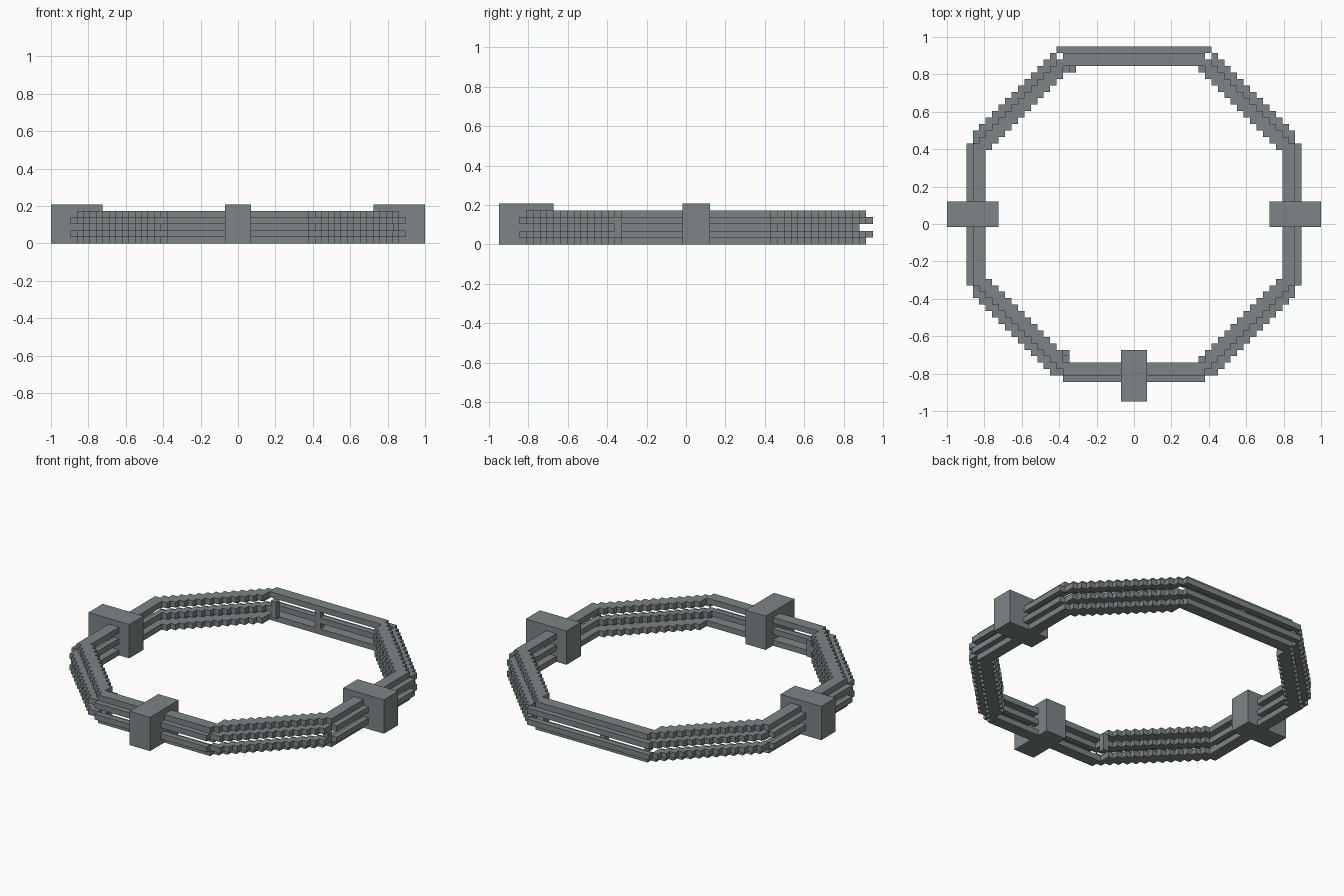
import bpy, bmesh
from mathutils import Vector

if "Cube" in bpy.data.objects:
    bpy.data.objects.remove(bpy.data.objects["Cube"])

U = 2 / 58            # size of one block
grey = bpy.data.materials.new("steel_grey")
grey.diffuse_color = (0.205, 0.234, 0.244, 1)
grey.use_nodes = True
grey.node_tree.nodes["Principled BSDF"].inputs["Base Color"].default_value = grey.diffuse_color


def block(cells, x0, x1, y0, y1, z0, z1):
    """Fill a box of grid cells."""
    cells.update((x, y, z) for x in range(x0, x1)
                 for y in range(y0, y1) for z in range(z0, z1))


def build(name, cells):
    """Skin a set of cells with its exposed faces only."""
    bm = bmesh.new()
    for c in cells:
        for axis in range(3):
            for side in (0, 1):
                n = list(c)
                n[axis] += 2 * side - 1
                if tuple(n) in cells:
                    continue
                ring = [(0, 0), (1, 0), (1, 1), (0, 1)]
                if not side:
                    ring.reverse()
                verts = []
                for a, b in ring:
                    p = list(c)
                    p[axis] += side
                    p[(axis + 1) % 3] += a
                    p[(axis + 2) % 3] += b
                    verts.append(bm.verts.new(Vector((p[0], p[1] - 27.5, p[2])) * U))
                bm.faces.new(verts)
    bmesh.ops.remove_doubles(bm, verts=bm.verts, dist=U * 0.01)
    bmesh.ops.dissolve_limit(bm, angle_limit=0.01, verts=bm.verts, edges=bm.edges)
    me = bpy.data.meshes.new(name)
    bm.to_mesh(me)
    bm.free()
    me.materials.append(grey)
    bpy.context.collection.objects.link(bpy.data.objects.new(name, me))


def ring(z, a, b, c, d):
    """Eight-sided ring: depth a..b on straight runs, c..d on stepped corners."""
    cells = set()
    back, front = 12 - a, 11 - (a > 1)
    last = 25 - (a > 0)
    block(cells, -back, back, 55 - b, 55 - a, z, z + 1)
    block(cells, -front, front, 3 + a, 3 + b, z, z + 1)
    half = set()
    block(half, -26 + a, -26 + b, 18, 40, z, z + 1)
    for k in range(back + 1, last + 1):
        block(half, -k, -k + 1, 67 - k - d, 67 - k - c, z, z + 1)
    for k in range(front + 1, last + 1):
        block(half, -k, -k + 1, max(k - 9 + c, 4), k - 9 + d, z, z + 1)
    return cells | half | {(-x - 1, y, w) for x, y, w in half}


# Stacked rails, alternating between the inner and outer track
build("bottom_rail", ring(0, 1, 3, 2, 5))
build("lower_outer_rail", ring(1, 0, 1, 0, 2))
build("inner_rail", ring(2, 2, 3, 3, 5))
build("upper_outer_rail", ring(3, 0, 1, 0, 2))
build("top_rail", ring(4, 1, 3, 2, 5))

# Small posts between the rails
for i, (x, y) in enumerate([(-2, 52), (24, 17), (-11, 7), (-10, 51)]):
    post = set()
    block(post, x, x + 1, y, y + 1, 1, 4)
    build(f"post_{i + 1}", post)

# Clamp blocks on the front and both sides
for name, box in (("front_clamp", (-2, 2, 0, 8)),
                  ("left_clamp", (-29, -21, 27, 31)),
                  ("right_clamp", (21, 29, 27, 31))):
    clamp = set()
    block(clamp, *box, 0, 6)
    build(name, clamp)
